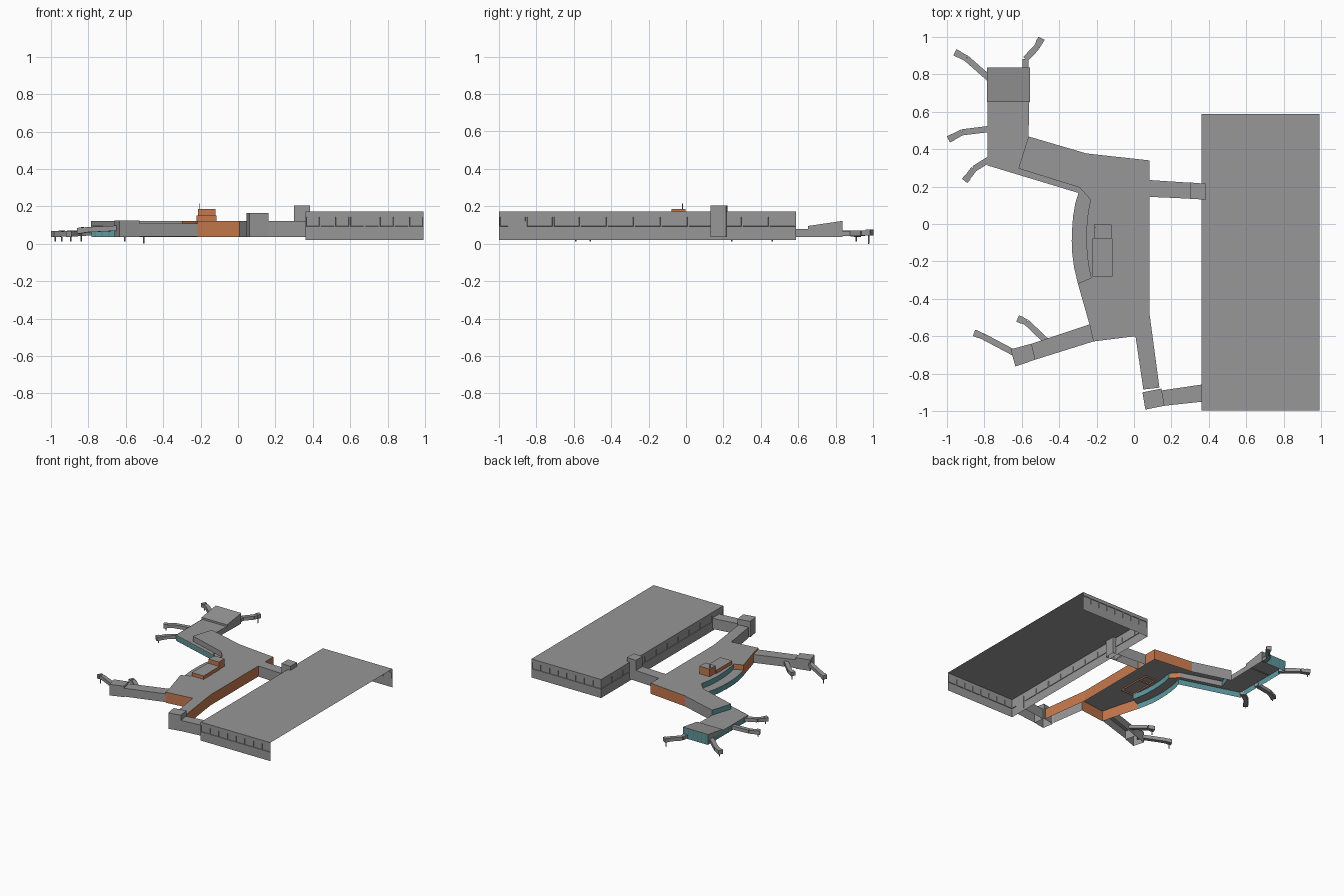
import bpy, bmesh
from mathutils import Vector

if "Cube" in bpy.data.objects:
    bpy.data.objects.remove(bpy.data.objects["Cube"])


def material(name, rgb):
    m = bpy.data.materials.new(name)
    m.diffuse_color = (*rgb, 1)
    m.use_nodes = True
    m.node_tree.nodes["Principled BSDF"].inputs["Base Color"].default_value = m.diffuse_color
    return m


MATS = [material("concrete_grey", (0.31, 0.31, 0.31)),
        material("terracotta", (0.56, 0.19, 0.075)),
        material("teal_glass", (0.11, 0.32, 0.35)),
        material("dark_grey", (0.17, 0.17, 0.17))]
GREY, CLAY, TEAL, DARK = range(4)
BASE, LOW, TOP = 0.035, 0.08, 0.122      # ground floor, low roof, main roof


def finish(name, bm):
    me = bpy.data.meshes.new(name)
    bm.to_mesh(me)
    bm.free()
    for m in MATS:
        me.materials.append(m)
    ob = bpy.data.objects.new(name, me)
    bpy.context.collection.objects.link(ob)
    return ob


def face(bm, pts, mat=GREY):
    f = bm.faces.new([bm.verts.new(p) for p in pts])
    f.material_index = mat
    return f


def quad(bm, p, q, z0, z1, mat=GREY):
    return face(bm, [(*p, z0), (*q, z0), (*q, z1), (*p, z1)], mat)


def shell(name, outline, z0, z1, walls=GREY):
    """Open-bottomed building: anticlockwise outline, flat roof.
    walls: one colour, or per edge a colour, None, or (colour, own base)."""
    bm = bmesh.new()
    face(bm, [(x, y, z1) for x, y in outline])
    n = len(outline)
    if isinstance(walls, int):
        walls = [walls] * n
    for i, w in enumerate(walls):
        if w is None:
            continue
        mat, low = w if isinstance(w, tuple) else (w, z0)
        quad(bm, outline[i], outline[(i + 1) % n], low, z1, mat)
    return finish(name, bm)


def rect(x0, x1, y0, y1):
    return [(x0, y0), (x1, y0), (x1, y1), (x0, y1)]


def panels(name, path, pitch, width, z0, z1, mat):
    """Thin plates repeated along the outside of a wall path."""
    bm = bmesh.new()
    for a, b in zip(path, path[1:]):
        a, b = Vector(a), Vector(b)
        d = (b - a).normalized()
        out = Vector((d.y, -d.x)) * 0.002
        n = max(1, round((b - a).length / pitch))
        for i in range(n):
            c = a.lerp(b, (i + 0.5) / n) + out
            quad(bm, c - d * width / 2, c + d * width / 2, z0, z1, mat)
    return finish(name, bm)


def beam(bm, a, b, w, h):
    """Closed box from a to b (floor centre line)."""
    a, b = Vector(a), Vector(b)
    d = (b - a).normalized()
    s = Vector((-d.y, d.x, 0)).normalized() * w / 2
    up = Vector((0, 0, h))
    ring = [[p - s, p + s, p + s + up, p - s + up] for p in (a, b)]
    A, B = [[bm.verts.new(v) for v in r] for r in ring]
    bm.faces.new(A)
    bm.faces.new(B[::-1])
    for i in range(4):
        j = (i + 1) % 4
        bm.faces.new((A[i], B[i], B[j], A[j]))


# Parking garage: roof plus three window walls, open on the right
GX0, GX1, GY0, GY1 = 0.36, 0.993, -0.998, 0.588


def window_wall(name, p, q, bays):
    bm = bmesh.new()
    p, q = Vector(p), Vector(q)
    levels = [0.02, 0.088, 0.148, 0.172]
    windows = []
    for i in range(bays):
        a, b = p.lerp(q, i / bays), p.lerp(q, (i + 1) / bays)
        for k in range(3):
            f = quad(bm, a, b, levels[k], levels[k + 1])
            if k == 1:
                windows.append(f)
    bmesh.ops.remove_doubles(bm, verts=bm.verts, dist=1e-5)
    windows = [f for f in bm.faces if abs(f.calc_center_median().z - 0.118) < 0.01]
    for t, d in ((0.006, 0.0), (0.002, -0.004)):
        for f in windows:
            bmesh.ops.inset_individual(bm, faces=[f], thickness=t, depth=d)
    finish(name, bm)


window_wall("garage_front_wall", (GX0, GY0), (GX1, GY0), 8)
window_wall("garage_back_wall", (GX1, GY1), (GX0, GY1), 8)
window_wall("garage_left_wall", (GX0, GY1), (GX0, GY0), 11)
shell("garage_roof", rect(GX0, GX1, GY0, GY1), 0.16, 0.172, [None] * 4)

# Main hall with its curved recess and south arm
inner = [(-0.233, 0.13), (-0.246, 0.06), (-0.253, -0.01), (-0.255, -0.08),
         (-0.252, -0.15), (-0.244, -0.22), (-0.23, -0.288)]
hall = [(0.083, 0.34), (-0.254, 0.377), (-0.564, 0.468), (-0.618, 0.297),
        (-0.291, 0.195)] + inner + [
        (-0.30, -0.318), (-0.238, -0.537), (-0.217, -0.628), (0.008, -0.60),
        (0.05, -0.885), (0.136, -0.875), (0.083, -0.48)]
upper_glass = (TEAL, LOW)
shell("main_hall", hall, BASE, TOP,
      [CLAY, GREY, upper_glass, (GREY, LOW), (CLAY, LOW)] + [upper_glass] * 6 +
      [(CLAY, LOW), CLAY, CLAY, CLAY, GREY, None, CLAY, CLAY])

# Curved low lounge in front of the recess
outer = [(-0.297, 0.166), (-0.314, 0.11), (-0.326, 0.04), (-0.331, -0.03),
         (-0.333, -0.09), (-0.330, -0.16), (-0.320, -0.235), (-0.30, -0.318)]
shell("curved_lounge", outer + inner[::-1] + [(-0.291, 0.195)], BASE, LOW,
      [TEAL] * 7 + [None] * 8)
panels("lounge_mullions", outer, 0.035, 0.004, BASE, LOW, DARK)

# North-west pier
pier = [(-0.783, 0.835), (-0.783, 0.313), (-0.297, 0.166), (-0.291, 0.195),
        (-0.618, 0.297), (-0.564, 0.468), (-0.556, 0.835)]
shell("pier", pier, BASE, LOW, [TEAL, TEAL, None, None, None, GREY, TEAL])
panels("pier_mullions", pier[:3], 0.04, 0.004, BASE, LOW, DARK)
panels("pier_end_mullions", [pier[-1], pier[0]], 0.04, 0.004, BASE, 0.118, DARK)
panels("pier_roof_fascia", pier[:3], 1, 0.51, 0.072, LOW, GREY)

# Sloping roof at the pier end
wedge = shell("pier_sloped_roof", rect(-0.787, -0.556, 0.652, 0.836), LOW - 0.005, 0.122,
              [GREY, GREY, TEAL, GREY])
for v in wedge.data.vertices:
    if v.co.z > 0.1 and v.co.y < 0.7:
        v.co.z = 0.095

# Roof penthouses and mast
shell("penthouse_low", rect(-0.222, -0.115, -0.282, -0.078), 0.11, 0.15, CLAY)
shell("penthouse_tall", rect(-0.213, -0.12, -0.078, -0.003), 0.11, 0.185, CLAY)
shell("roof_mast", rect(-0.207, -0.202, -0.022, -0.017), 0.18, 0.215, DARK)

# South link to the garage
shell("south_stair_block", [(0.045, -0.90), (0.061, -0.992), (0.163, -0.972), (0.147, -0.88)],
      BASE, 0.165)
shell("south_link", [(0.16, -0.972), (0.365, -0.95), (0.365, -0.858), (0.147, -0.89)], BASE, TOP)

# North link to the garage
shell("north_link", [(0.083, 0.145), (0.31, 0.135), (0.31, 0.22), (0.083, 0.235)], BASE, TOP)
shell("north_stair_block", [(0.30, 0.135), (0.385, 0.13), (0.385, 0.215), (0.30, 0.222)],
      BASE, 0.205)

# South-west pier: corridor and gate hub
corridor = [(-0.238, -0.537), (-0.548, -0.64), (-0.527, -0.725), (-0.217, -0.628)]
shell("southwest_corridor", corridor, 0.04, 0.108, [GREY, None, GREY, None])
for side, k in (("north", 0), ("south", 2)):
    panels("corridor_windows_" + side, corridor[k:k + 2], 0.03, 0.022, 0.075, 0.092, GREY)
shell("southwest_hub", [(-0.66, -0.67), (-0.634, -0.762), (-0.527, -0.725), (-0.548, -0.64)],
      BASE, 0.125)


# Boarding bridges: jointed tube, cab head and wheel post
def bridge(name, path, z_in, z_out, foot=0.012):
    bm = bmesh.new()
    n = len(path) - 1
    pts = [Vector((x, y, z_in + (z_out - z_in) * i / n)) for i, (x, y) in enumerate(path)]
    for a, b in zip(pts, pts[1:]):
        beam(bm, a, b, 0.033, 0.028)
    end = pts[-1]
    d = (end - pts[-2]).normalized()
    beam(bm, end - d * 0.028, end, 0.037, 0.032)
    p = end - d * 0.018
    p.z = foot
    beam(bm, p - d * 0.003, p + d * 0.003, 0.006, z_out - foot)
    bmesh.ops.recalc_face_normals(bm, faces=bm.faces)
    finish(name, bm)


bridges = [
    ([(-0.77, 0.775), (-0.895, 0.885), (-0.958, 0.918)], 0.045, 0.037, 0.012),
    ([(-0.58, 0.825), (-0.58, 0.882), (-0.52, 0.945), (-0.495, 0.993)], 0.04, 0.044, 0.0),
    ([(-0.775, 0.508), (-0.92, 0.49), (-0.992, 0.452)], 0.045, 0.035, 0.012),
    ([(-0.775, 0.345), (-0.855, 0.295), (-0.905, 0.23)], 0.045, 0.037, 0.012),
    ([(-0.62, -0.70), (-0.805, -0.602), (-0.855, -0.582)], 0.07, 0.052, 0.012),
    ([(-0.47, -0.625), (-0.575, -0.525), (-0.622, -0.505)], 0.06, 0.047, 0.012)]
for i, args in enumerate(bridges):
    bridge(f"boarding_bridge_{i + 1}", *args)
